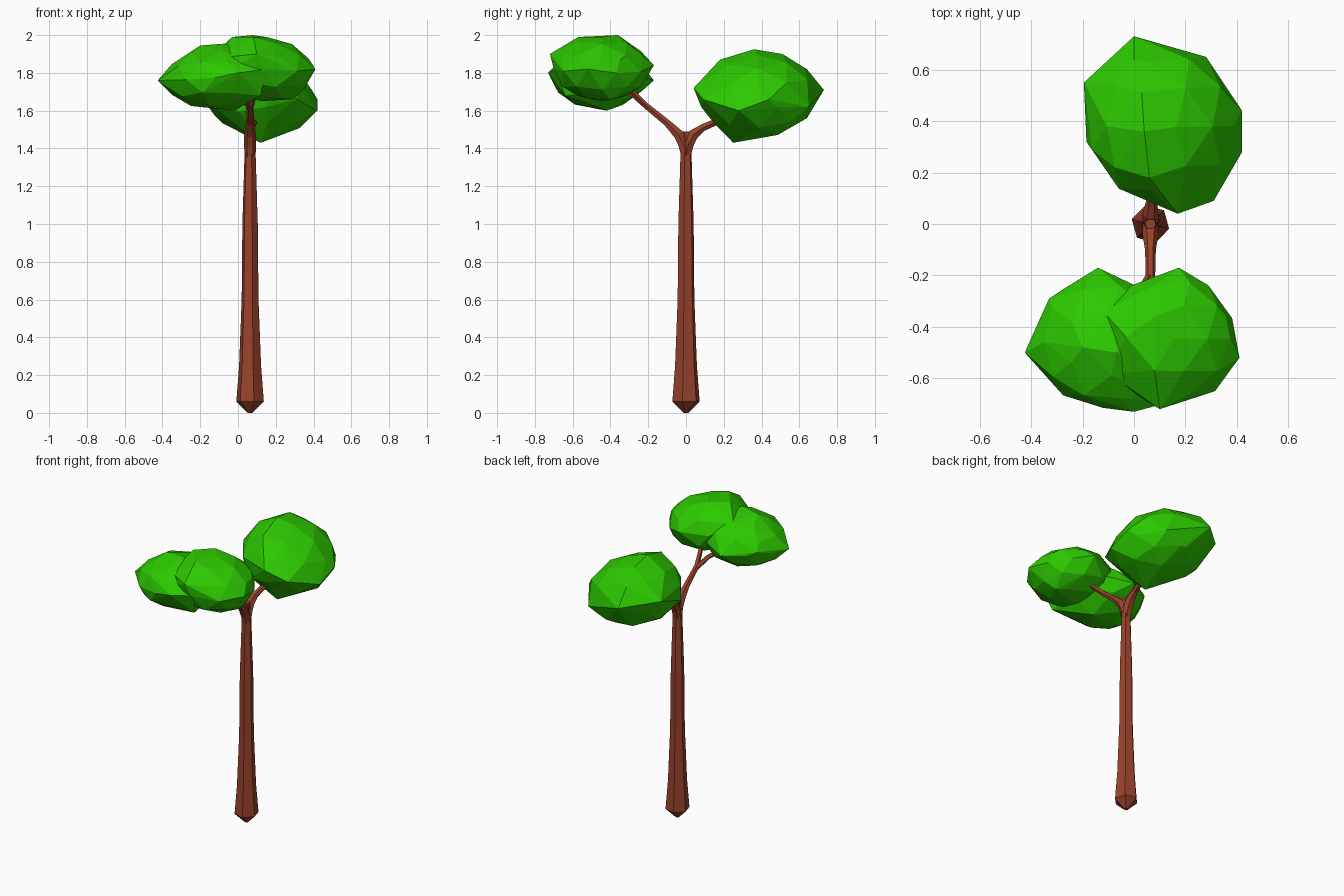
import bpy, bmesh, math
from mathutils import Vector, Matrix, Quaternion

if "Cube" in bpy.data.objects:
    bpy.data.objects.remove(bpy.data.objects["Cube"])


def material(name, rgb):
    m = bpy.data.materials.new(name)
    m.diffuse_color = (*rgb, 1)
    m.use_nodes = True
    m.node_tree.nodes["Principled BSDF"].inputs["Base Color"].default_value = m.diffuse_color
    return m


bark = material("bark", (0.32, 0.055, 0.025))
leaf = material("leaf", (0.025, 0.58, 0.0))


def finish(bm, name, mat):
    bmesh.ops.recalc_face_normals(bm, faces=bm.faces[:])
    me = bpy.data.meshes.new(name)
    bm.to_mesh(me)
    bm.free()
    me.materials.append(mat)
    ob = bpy.data.objects.new(name, me)
    bpy.context.collection.objects.link(ob)
    return ob


def limb(name, path, sides=6, turn=0.0):
    """Faceted tube through (x, y, z, radius) stations, capped at both ends."""
    bm = bmesh.new()
    pts = [Vector(p[:3]) for p in path]
    q, prev, rings = Quaternion(), Vector((0, 0, 1)), []
    for i, p in enumerate(pts):
        t = (pts[min(i + 1, len(pts) - 1)] - pts[max(i - 1, 0)]).normalized()
        q = prev.rotation_difference(t) @ q
        prev = t
        ring = []
        for k in range(sides):
            a = turn + math.tau * k / sides
            ring.append(bm.verts.new(p + q @ Vector((math.cos(a), math.sin(a), 0)) * path[i][3]))
        rings.append(ring)
    for a, b in zip(rings, rings[1:]):
        for k in range(sides):
            j = (k + 1) % sides
            bm.faces.new((a[k], a[j], b[j], b[k]))
    bm.faces.new(rings[0])
    bm.faces.new(rings[-1])
    return finish(bm, name, bark)


def foliage(name, centre, radii, axis, tilt, corners):
    """Faceted leaf clump: tilted low-poly ellipsoid hulled with a few corners."""
    bm = bmesh.new()
    bmesh.ops.create_icosphere(bm, subdivisions=2, radius=1)
    mat = (Matrix.Translation(centre) @ Matrix.Rotation(math.radians(tilt), 4, Vector(axis))
           @ Matrix.Diagonal((*radii, 1)))
    bm.transform(mat)
    bmesh.ops.delete(bm, geom=bm.edges[:] + bm.faces[:], context='EDGES_FACES')
    for c in corners:
        bm.verts.new(c)
    bmesh.ops.convex_hull(bm, input=bm.verts[:])
    loose = [v for v in bm.verts if not v.link_faces]
    bmesh.ops.delete(bm, geom=loose, context='VERTS')
    return finish(bm, name, leaf)


X = 0.064

# trunk with a pointed foot
limb("trunk", [(X, 0, 0, 0.012), (X, 0, 0.06, 0.075), (X, 0, 0.25, 0.060), (X, 0, 0.6, 0.046),
               (X, 0, 1.0, 0.042), (X, 0, 1.38, 0.030), (X, 0, 1.49, 0.022)], 6, -0.25)

# main fork
limb("front_branch", [(X, 0, 1.36, 0.029), (X, -0.012, 1.42, 0.032), (X, -0.04, 1.475, 0.031),
                      (X, -0.10, 1.535, 0.021), (X, -0.21, 1.625, 0.018)])
limb("back_branch", [(X, 0, 1.36, 0.029), (X, 0.012, 1.42, 0.032), (X, 0.04, 1.475, 0.031),
                     (X + 0.005, 0.09, 1.51, 0.021), (X + 0.02, 0.18, 1.55, 0.019),
                     (X + 0.03, 0.34, 1.64, 0.015)])

# twigs carrying the two front clumps
limb("left_twig", [(X, -0.20, 1.615, 0.017), (0.02, -0.27, 1.675, 0.015), (-0.09, -0.39, 1.75, 0.012)], 5)
limb("right_twig", [(X, -0.20, 1.615, 0.017), (0.085, -0.27, 1.685, 0.015), (0.13, -0.39, 1.79, 0.012)], 5)

# leaf clumps
foliage("back_foliage", (0.11, 0.385, 1.68), (0.295, 0.305, 0.22), (0.15, 1, 0), 14,
        [(0, 0.73, 1.71), (0.28, 0.65, 1.62), (0.42, 0.44, 1.66), (0.42, 0.28, 1.60),
         (0.31, 0.09, 1.66), (0.17, 0.04, 1.72), (-0.195, 0.55, 1.74), (-0.185, 0.32, 1.66),
         (0.12, 0.25, 1.43), (0.04, 0.36, 1.925), (-0.12, 0.45, 1.57), (0.12, 0.64, 1.56),
         (0.0, 0.64, 1.82), (0.03, 0.51, 1.90), (0.06, 0.18, 1.87), (0.15, 0.08, 1.62)])
foliage("front_left_foliage", (-0.12, -0.46, 1.775), (0.265, 0.255, 0.165), (0, 1, 0), -4,
        [(-0.425, -0.50, 1.76), (-0.33, -0.29, 1.79), (-0.14, -0.17, 1.76), (-0.26, -0.64, 1.75),
         (0.0, -0.73, 1.80), (0.15, -0.69, 1.82), (-0.02, -0.42, 1.60), (-0.20, -0.48, 1.945),
         (-0.07, -0.50, 1.955), (0.12, -0.64, 1.68), (-0.05, -0.56, 1.63)])
foliage("front_right_foliage", (0.14, -0.445, 1.82), (0.255, 0.255, 0.17), (0, 1, 0), 5,
        [(0.41, -0.52, 1.82), (0.355, -0.35, 1.87), (0.175, -0.17, 1.84), (0.315, -0.65, 1.81),
         (0.10, -0.72, 1.90), (0.08, -0.36, 2.0), (-0.03, -0.44, 1.99), (0.29, -0.40, 1.66),
         (-0.10, -0.58, 1.88), (-0.12, -0.34, 1.91), (0.08, -0.57, 1.99)])
